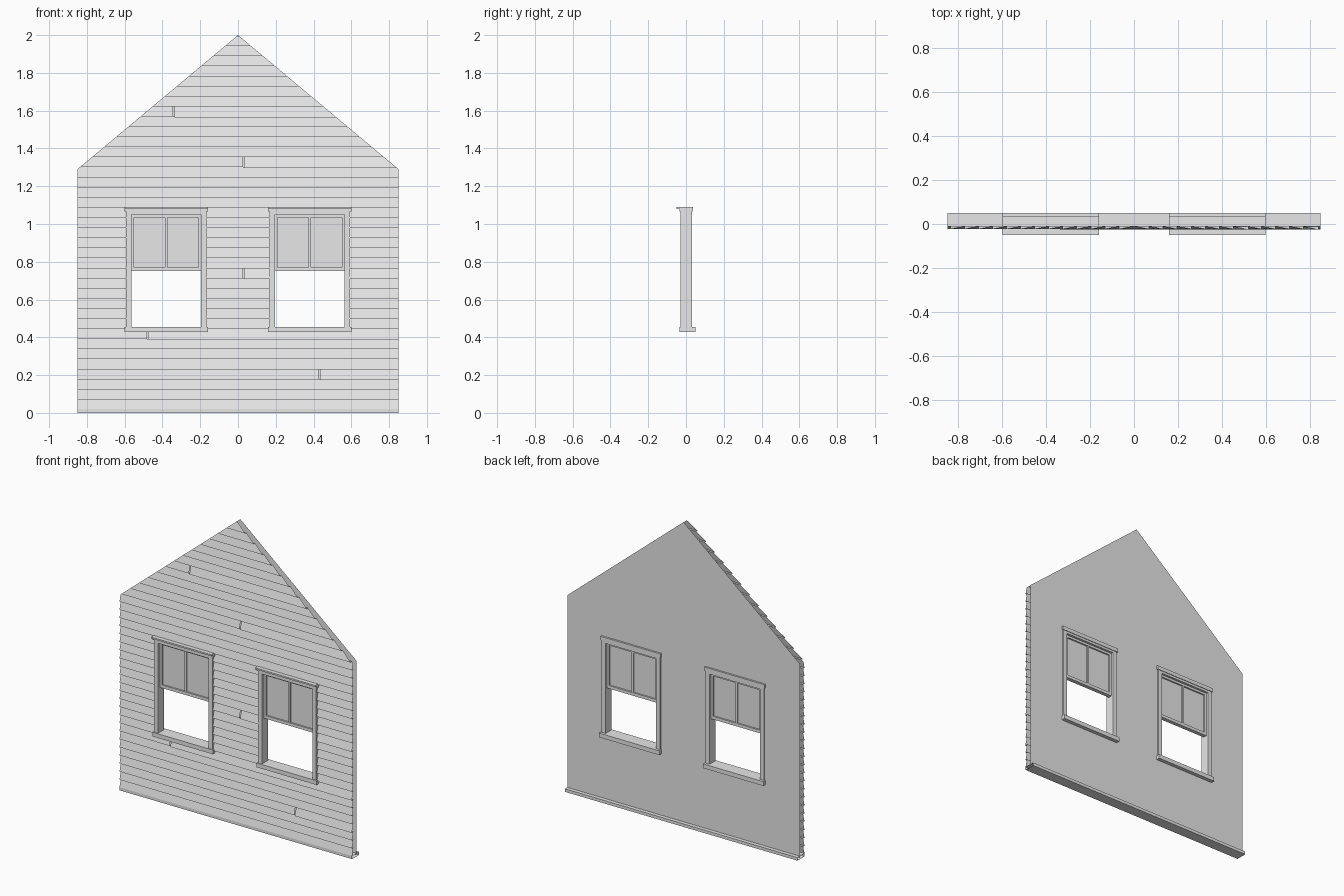
import bpy
import bmesh
from mathutils import Vector

cube = bpy.data.objects.get("Cube")
if cube:
    bpy.data.objects.remove(cube)

grey = bpy.data.materials.new("plain grey")
grey.use_nodes = True
grey.diffuse_color = (0.8, 0.8, 0.8, 1)
grey.node_tree.nodes["Principled BSDF"].inputs["Base Color"].default_value = (0.8, 0.8, 0.8, 1)

HALF, EAVE, PEAK = 0.85, 1.29, 2.0
WINDOWS = (-0.38, 0.38)


def finish(bm, name):
    mesh = bpy.data.meshes.new(name)
    bm.to_mesh(mesh)
    bm.free()
    mesh.materials.append(grey)
    obj = bpy.data.objects.new(name, mesh)
    bpy.context.collection.objects.link(obj)
    return obj


def quad(bm, *points):
    return bm.faces.new([bm.verts.new(p) for p in points])


def box(bm, x0, x1, y0, y1, z0, z1):
    verts = bmesh.ops.create_cube(bm, size=1)["verts"]
    for v in verts:
        v.co = Vector((x1 if v.co.x > 0 else x0,
                       y1 if v.co.y > 0 else y0,
                       z1 if v.co.z > 0 else z0))


def cut(bm, point, normal, clear=False):
    bmesh.ops.bisect_plane(bm, geom=bm.verts[:] + bm.edges[:] + bm.faces[:],
                           plane_co=point, plane_no=normal, clear_outer=clear)


def trim_to_gable(bm):
    # Slice off the roof slopes, then open the window holes
    for side in (-1, 1):
        cut(bm, (0, 0, PEAK), (side * (PEAK - EAVE), 0, HALF), True)
    low, high, reach = 0.44, 1.08, 0.205
    for c in WINDOWS:
        cut(bm, (c - reach, 0, 0), (1, 0, 0))
        cut(bm, (c + reach, 0, 0), (1, 0, 0))
    for z in (low, high):
        cut(bm, (0, 0, z), (0, 0, 1))
    holes = []
    for f in bm.faces:
        m = f.calc_center_median()
        if low < m.z < high and any(abs(m.x - c) < reach for c in WINDOWS):
            holes.append(f)
    bmesh.ops.delete(bm, geom=holes, context="FACES")


# Inner wall sheet
bm = bmesh.new()
y = 0.025
quad(bm, (HALF, y, 0.01), (-HALF, y, 0.01), (-HALF, y, PEAK), (HALF, y, PEAK))
trim_to_gable(bm)
finish(bm, "inner_wall")

# Overlapping clapboards, a few rows split by a butt joint
pitch, first = 0.0535, 0.07
joints = {2: 0.43, 6: -0.48, 12: 0.03, 23: 0.03, 28: -0.34}
bm = bmesh.new()
for row in range(-1, 36):
    z0 = max(first + row * pitch, 0.02)
    z1 = min(first + (row + 1) * pitch, PEAK)
    spans = [(-HALF, HALF, 0)]
    if row in joints:
        x = joints[row]
        spans = [(-HALF, x - 0.003, 0), (x + 0.003, HALF, 0.003)]
    for x0, x1, drop in spans:
        front, back, z = -0.023 - drop, -0.01, z0 - drop
        quad(bm, (x0, front, z), (x1, front, z), (x1, back, z1), (x0, back, z1))
        quad(bm, (x0, back, z), (x1, back, z), (x1, front, z), (x0, front, z))
trim_to_gable(bm)
finish(bm, "clapboard_siding")

# Base plate, open at both ends
bm = bmesh.new()
ring = [(-0.023, 0), (0.05, 0), (0.05, 0.02), (-0.023, 0.02)]
for (ya, za), (yb, zb) in zip(ring, ring[1:] + ring[:1]):
    quad(bm, (-HALF, ya, za), (-HALF, yb, zb), (HALF, yb, zb), (HALF, ya, za))
bmesh.ops.remove_doubles(bm, verts=bm.verts[:], dist=0.0001)
finish(bm, "base_plate")

for side, c in zip(("right", "left"), WINDOWS):
    # Frame: jambs, header, drip cap and sill
    bm = bmesh.new()
    for s in (-1, 1):
        a, b = sorted((c + s * 0.185, c + s * 0.213))
        box(bm, a, b, -0.03, 0.033, 0.45, 1.07)
    box(bm, c - 0.213, c + 0.213, -0.03, 0.033, 1.05, 1.07)
    box(bm, c - 0.22, c + 0.22, -0.035, 0.037, 1.065, 1.08)
    box(bm, c - 0.22, c + 0.22, -0.05, 0.037, 1.08, 1.09)
    box(bm, c - 0.22, c + 0.22, -0.035, 0.05, 0.427, 0.455)
    finish(bm, side + "_window_frame")

    # Raised sash: rails, stiles and centre bar
    bm = bmesh.new()
    for s in (-1, 1):
        a, b = sorted((c + s * 0.17, c + s * 0.185))
        box(bm, a, b, -0.008, 0.018, 0.75, 1.05)
    box(bm, c - 0.17, c + 0.17, -0.008, 0.018, 0.75, 0.77)
    box(bm, c - 0.17, c + 0.17, -0.008, 0.018, 1.035, 1.05)
    box(bm, c - 0.006, c + 0.006, -0.006, 0.016, 0.77, 1.035)
    finish(bm, side + "_window_sash")

    # Solid panes
    bm = bmesh.new()
    box(bm, c - 0.17, c + 0.17, 0.002, 0.008, 0.77, 1.035)
    finish(bm, side + "_window_panes")
